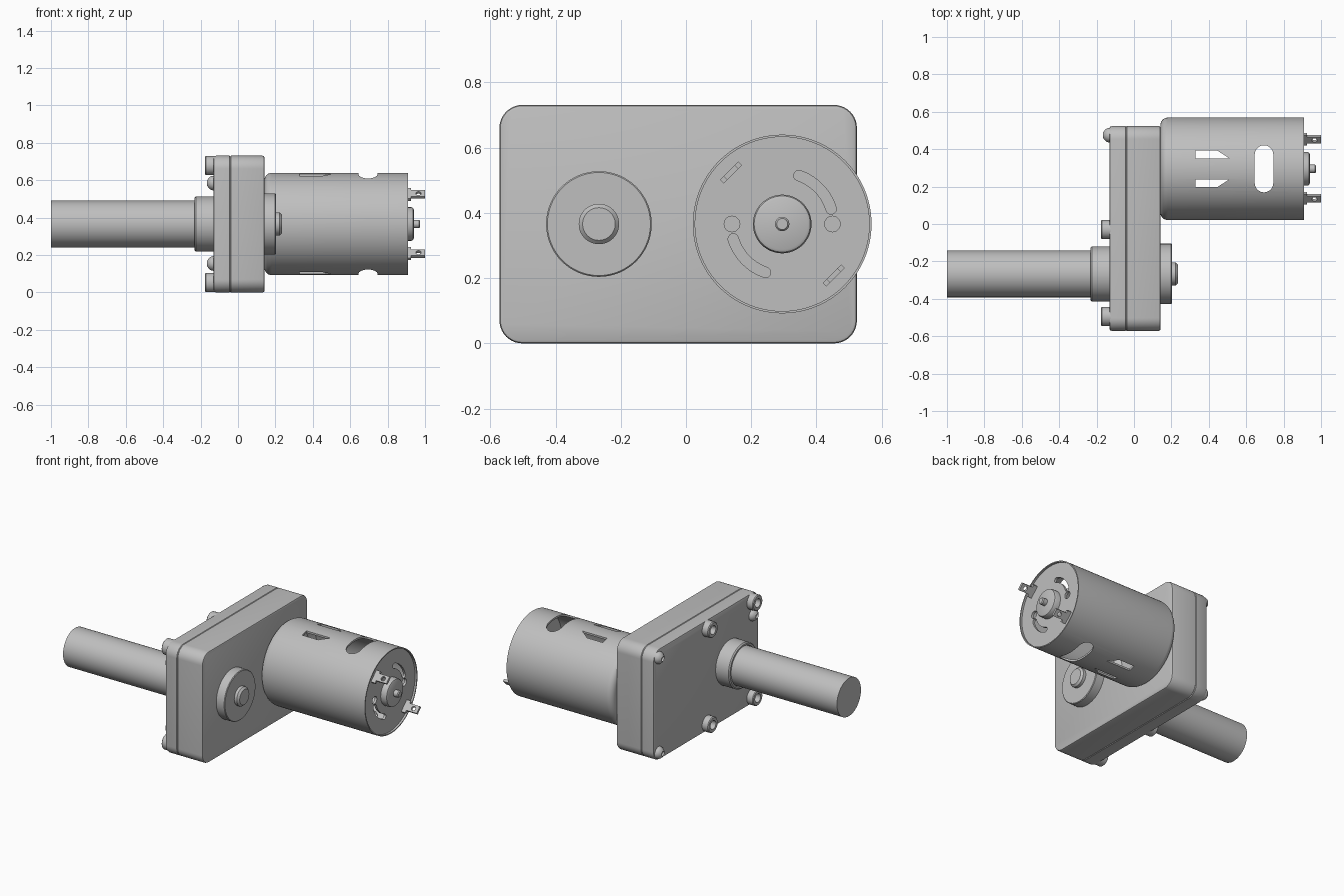
import bpy, bmesh, math
from math import sin, cos, pi, radians

if "Cube" in bpy.data.objects:
    bpy.data.objects.remove(bpy.data.objects["Cube"])

steel = bpy.data.materials.new("plain_grey_metal")
steel.diffuse_color = (0.52, 0.52, 0.52, 1)
steel.use_nodes = True
steel.node_tree.nodes["Principled BSDF"].inputs["Base Color"].default_value = steel.diffuse_color


def loft(name, loops):
    """Skin a stack of equal-length point loops and cap both ends."""
    bm = bmesh.new()
    rings = [[bm.verts.new(p) for p in lp] for lp in loops]
    n = len(rings[0])
    for a, b in zip(rings, rings[1:]):
        for i in range(n):
            j = (i + 1) % n
            bm.faces.new((a[i], a[j], b[j], b[i]))
    bm.faces.new(rings[0][::-1])
    bm.faces.new(rings[-1])
    bmesh.ops.recalc_face_normals(bm, faces=bm.faces)
    me = bpy.data.meshes.new(name)
    bm.to_mesh(me)
    bm.free()
    me.materials.append(steel)
    ob = bpy.data.objects.new(name, me)
    bpy.context.collection.objects.link(ob)
    return ob


def lathe(name, profile, y, z, n=64):
    """Turn (x, radius) points around an x-parallel axis."""
    return loft(name, [[(x, y + r * cos(2 * pi * i / n), z + r * sin(2 * pi * i / n))
                        for i in range(n)] for x, r in profile])


def prism(name, pts, lo, hi, place):
    return loft(name, [[place(a, b, h) for a, b in pts] for h in (lo, hi)])


def along_x(a, b, h):
    return (h, a, b)


def along_z(a, b, h):
    return (a, b, h)


def arc(cx, cy, r, a0, a1, n=10):
    return [(cx + r * cos(radians(a0 + (a1 - a0) * i / n)),
             cy + r * sin(radians(a0 + (a1 - a0) * i / n))) for i in range(n + 1)]


def cut(ob, cutters):
    for c in cutters:
        m = ob.modifiers.new("cut", 'BOOLEAN')
        m.operation, m.solver, m.object = 'DIFFERENCE', 'EXACT', c
    dg = bpy.context.evaluated_depsgraph_get()
    me = bpy.data.meshes.new_from_object(ob.evaluated_get(dg))
    ob.modifiers.clear()
    ob.data = me
    for c in cutters:
        bpy.data.objects.remove(c)


def case(name, layers, r=0.07):
    """Rounded gearbox slab; layers are (x, inset)."""
    loops = []
    for x, d in layers:
        y0, y1, z0, z1 = -0.572 + d, 0.524 - d, d, 0.731 - d
        q = r - d
        pts = (arc(y1 - q, z1 - q, q, 0, 90) + arc(y0 + q, z1 - q, q, 90, 180)
               + arc(y0 + q, z0 + q, q, 180, 270) + arc(y1 - q, z0 + q, q, 270, 360))
        loops.append([(x, a, b) for a, b in pts])
    return loft(name, loops)


# Gearbox: cover plate and body with a fine seam between
case("gearbox_cover", [(-0.132, 0.014), (-0.128, 0.004), (-0.118, 0), (-0.046, 0), (-0.042, 0.004)])
case("gearbox_body", [(-0.042, 0.004), (-0.038, 0), (0.132, 0), (0.139, 0.003), (0.142, 0.01)])

# Output shaft with its collar, and rear bearing boss with shaft end
SY, CZ = -0.267, 0.366
lathe("output_shaft", [(-1.0, 0.125), (-0.12, 0.125)], SY, CZ)
lathe("shaft_collar", [(-0.222, 0.126), (-0.232, 0.129), (-0.232, 0.14), (-0.225, 0.147), (-0.12, 0.147)], SY, CZ)
lathe("bearing_boss", [(0.13, 0.162), (0.199, 0.162), (0.203, 0.158)], SY, CZ)
lathe("rear_shaft_end", [(0.19, 0.062), (0.222, 0.062), (0.234, 0.05)], SY, CZ, 48)

# Mounting posts (hollow) and dome screws on the cover
for y in (-0.03, -0.495):
    for z in (0.053, 0.678):
        lathe("mounting_post", [(-0.12, 0.051), (-0.172, 0.051), (-0.177, 0.046),
                                (-0.177, 0.028), (-0.135, 0.028)], y, z, 32)
for y, z in ((0.475, 0.053), (0.475, 0.678), (-0.505, 0.155), (-0.505, 0.585)):
    dome = [(-0.132 - 0.034 * sin(t * pi / 16), 0.039 * cos(t * pi / 16)) for t in range(6)]
    lathe("dome_screw", [(-0.12, 0.039)] + dome + [(-0.165, 0.015), (-0.15, 0.015)], y, z, 32)

# Motor can: hollow shell with recessed end plate
MY = 0.295
R = 0.274
can = lathe("motor_can", [(0.141, R - 0.04)] + [(0.181 - 0.04 * cos(t * pi / 12), R - 0.04 + 0.04 * sin(t * pi / 12))
                                                for t in range(1, 7)]
            + [(0.909, R), (0.909, R - 0.007), (0.896, R - 0.007)], MY, CZ, 96)
cutters = [lathe("cavity", [(0.156, 0.225), (0.185, 0.262), (0.88, 0.262)], MY, CZ, 96)]
# long cooling slot, through top and bottom
slot = arc(0.695, MY + 0.076, 0.05, 0, 180) + arc(0.695, MY - 0.076, 0.05, 180, 360)
cutters.append(prism("slot", slot, 0, 0.8, along_z))
# pointed vents
for s in (1, -1):
    vent = [(0.33, MY + s * 0.056), (0.51, MY + s * 0.056), (0.445, MY + s * 0.098), (0.33, MY + s * 0.098)]
    cutters.append(prism("vent", vent, 0, 0.8, along_z))
# end plate: curved slots and round holes
for k in (0, 180):
    a0, a1 = 17 + k, 71 + k
    e0 = (MY + 0.157 * cos(radians(a0)), CZ + 0.157 * sin(radians(a0)))
    e1 = (MY + 0.157 * cos(radians(a1)), CZ + 0.157 * sin(radians(a1)))
    curved = (arc(MY, CZ, 0.173, a0, a1, 14) + arc(*e1, 0.016, a1, a1 + 180, 8)[1:-1]
              + arc(MY, CZ, 0.141, a1, a0, 14) + arc(*e0, 0.016, a0 + 180, a0 + 360, 8)[1:-1])
    cutters.append(prism("curved_slot", curved, 0.86, 0.93, along_x))
    cutters.append(lathe("round_hole", [(0.86, 0.024), (0.93, 0.024)], MY + 0.154 * cos(radians(k)), CZ, 24))
cut(can, cutters)

# Motor rear bearing and shaft tip
lathe("motor_bearing", [(0.882, 0.09), (0.927, 0.09), (0.936, 0.086), (0.94, 0.078)], MY, CZ, 48)
lathe("motor_shaft_tip", [(0.93, 0.022), (0.968, 0.022), (0.974, 0.017)], MY, CZ, 24)

# Solder terminals, set diagonally
outline = [(0.885, -0.04), (0.925, -0.04), (0.925, -0.024), (1.0, -0.024),
           (1.0, 0.024), (0.925, 0.024), (0.925, 0.04), (0.885, 0.04)]
for ty, tz in ((0.138, 0.524), (0.453, 0.208)):
    def tilt(a, b, h):
        return (a, ty + (b + h) * 0.7071, tz + (b - h) * 0.7071)
    tab = prism("terminal", outline, -0.008, 0.008, tilt)
    cut(tab, [prism("eyelet", arc(0.965, 0, 0.014, 0, 345, 23), -0.03, 0.03, tilt)])

# Smooth shading with crisp edges
bpy.ops.object.select_all(action='SELECT')
bpy.context.view_layer.objects.active = can
bpy.ops.object.shade_smooth_by_angle(angle=radians(30))
